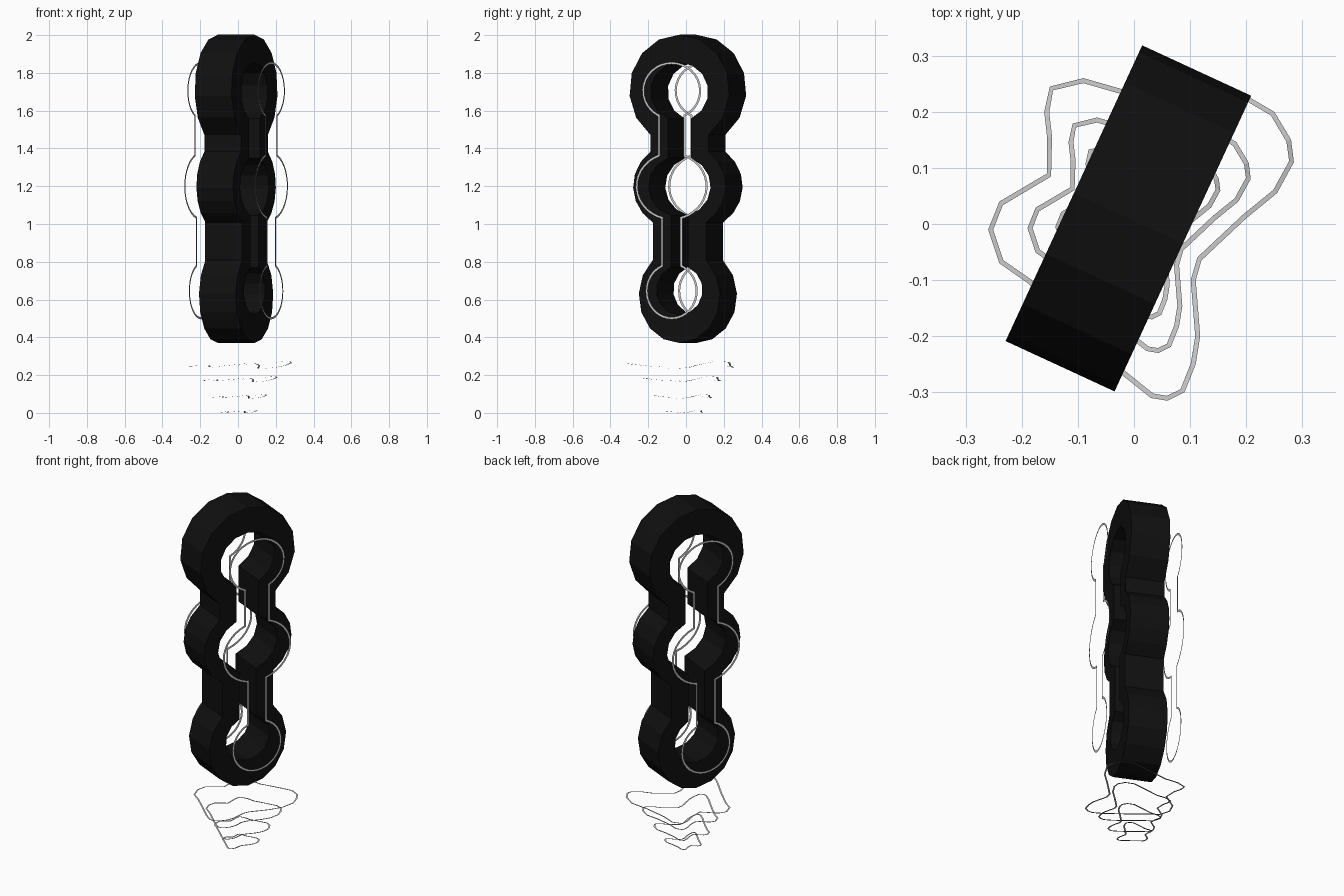
import bpy, bmesh
from math import sin, cos, pi, asin, radians
from mathutils import Vector, Matrix

if "Cube" in bpy.data.objects:
    bpy.data.objects.remove(bpy.data.objects["Cube"])

# Upright parts are drawn in the YZ plane, then turned to face along the tilted normal
PLACE = Matrix.Translation((-0.01, 0.01, 0)) @ Matrix.Rotation(radians(-24.8), 4, 'Z')


def chain(lobes, necks, steps):
    """Closed outline of three stacked ellipses (z, half width, half height) joined by necks."""
    half = []
    for i, (cz, ru, rz) in enumerate(lobes):
        a = asin(necks[i - 1] / ru) if i else 0
        b = pi - (asin(necks[i] / ru) if i < 2 else 0)
        half += [(ru * sin(a + (b - a) * k / steps), cz + rz * cos(a + (b - a) * k / steps))
                 for k in range(steps + 1)]
    return half + [(-u, z) for u, z in half[-2:0:-1]]


def make(name, bm, mat=None):
    me = bpy.data.meshes.new(name)
    bm.to_mesh(me)
    bm.free()
    ob = bpy.data.objects.new(name, me)
    bpy.context.collection.objects.link(ob)
    if mat:
        me.materials.append(mat)
    return ob


def band(bm, loops, wrap=False):
    """Quads between consecutive closed loops with equal point counts."""
    rows = [[bm.verts.new(p) for p in lp] for lp in loops]
    pairs = list(zip(rows, rows[1:])) + ([(rows[-1], rows[0])] if wrap else [])
    for a, b in pairs:
        for i in range(len(a)):
            j = (i + 1) % len(a)
            bm.faces.new((a[i], a[j], b[j], b[i]))


black = bpy.data.materials.new("black")
black.diffuse_color = (0.005, 0.005, 0.005, 1)
black.use_nodes = True
black.node_tree.nodes["Principled BSDF"].inputs["Base Color"].default_value = black.diffuse_color

# Thick black frame with one continuous three-lobed opening
outer = chain([(1.71, 0.292, 0.292), (1.2, 0.27, 0.235), (0.62, 0.237, 0.25)], (0.17, 0.155), 6)
inner = chain([(1.70, 0.168, 0.155), (1.2, 0.182, 0.16), (0.65, 0.135, 0.13)], (0.068, 0.05), 6)
t = 0.107
bm = bmesh.new()
band(bm, [[(x, u, z) for u, z in prof]
          for x, prof in ((t, outer), (t, inner), (-t, inner), (-t, outer))], wrap=True)
bmesh.ops.recalc_face_normals(bm, faces=bm.faces)
bm.transform(PLACE)
make("frame", bm, black)

# Flat thin outlines floating on both sides of the frame
LOBES = [(1.705, 0.172, 0.153), (1.2, 0.21, 0.18), (0.645, 0.152, 0.15)]
w = 0.012
edge_out = chain(LOBES, (0.08, 0.062), 14)
edge_in = chain([(z, a - w, b - w) for z, a, b in LOBES], (0.08 - w, 0.062 - w), 14)
for name, x in (("right_outline", 0.205), ("left_outline", -0.205)):
    bm = bmesh.new()
    band(bm, [[(x, u, z) for u, z in p] for p in (edge_out, edge_in)])
    bm.transform(PLACE)
    make(name, bm)

# Wavy ripple rings below: one path, shrinking downwards
RIPPLE = [(-.155, .155, 0), (-.16, .2, -.005), (-.15, .245, -.01), (-.09, .26, -.012),
          (-.02, .24, -.005), (.09, .235, .008), (.19, .235, .015), (.25, .2, .02),
          (.28, .15, .02), (.285, .11, .012), (.255, .055, 0), (.2, .01, -.012),
          (.12, -.065, -.018), (.11, -.1, -.015), (.118, -.2, -.003), (.11, -.25, .003),
          (.09, -.3, .01), (.06, -.315, .01), (.03, -.31, .008), (-.02, -.27, .003),
          (-.1, -.19, -.005), (-.19, -.105, -.01), (-.24, -.07, -.01), (-.26, -.01, -.008),
          (-.24, .04, -.003), (-.155, .09, 0)]
for k, (s, z0) in enumerate(((1, 0.252), (0.73, 0.177), (0.54, 0.086), (0.36, 0.0065))):
    pts = [Vector((x * s, y * s, z0 + dz * s)) for x, y, dz in RIPPLE]
    n = len(pts)
    rim = []
    for i, p in enumerate(pts):
        d = (pts[(i + 1) % n] - pts[i - 1]).normalized()
        rim.append(p + Vector((-d.y, d.x, 0)) * -0.009)
    bm = bmesh.new()
    band(bm, [pts, rim])
    make("ripple_%d" % (k + 1), bm)
